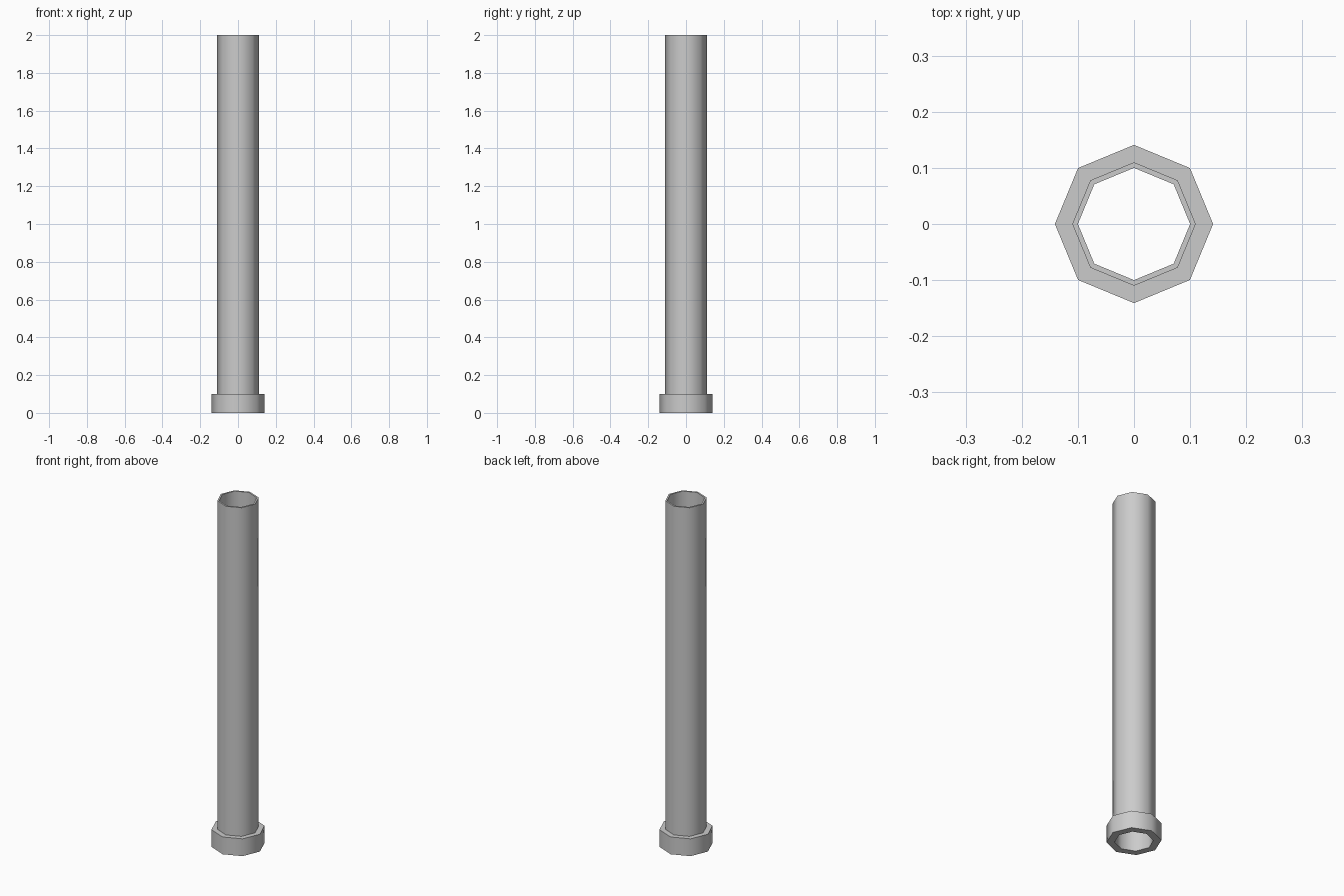
import bpy, bmesh, math

if "Cube" in bpy.data.objects:
    bpy.data.objects.remove(bpy.data.objects["Cube"])

SIDES = 8


def lathe(name, profile):
    """Spin a closed (radius, z) profile around z into an octagonal ring."""
    bm = bmesh.new()
    rings = []
    for i in range(SIDES):
        a = 2 * math.pi * i / SIDES
        rings.append([bm.verts.new((r * math.cos(a), r * math.sin(a), z)) for r, z in profile])
    n = len(profile)
    for i in range(SIDES):
        a, b = rings[i], rings[(i + 1) % SIDES]
        for j in range(n):
            k = (j + 1) % n
            bm.faces.new((a[j], b[j], b[k], a[k]))
    bmesh.ops.recalc_face_normals(bm, faces=bm.faces)
    mesh = bpy.data.meshes.new(name)
    bm.to_mesh(mesh)
    bm.free()
    obj = bpy.data.objects.new(name, mesh)
    bpy.context.collection.objects.link(obj)
    # Smooth around the sides, sharp at the rims
    bpy.ops.object.select_all(action='DESELECT')
    obj.select_set(True)
    bpy.context.view_layer.objects.active = obj
    bpy.ops.object.shade_smooth_by_angle(angle=math.radians(60))
    return obj


# Hollow pipe with a thicker collar at its foot
lathe("collared_pipe", [(0.10, 0), (0.141, 0), (0.141, 0.10),
                        (0.11, 0.10), (0.11, 2.0), (0.10, 2.0)])
